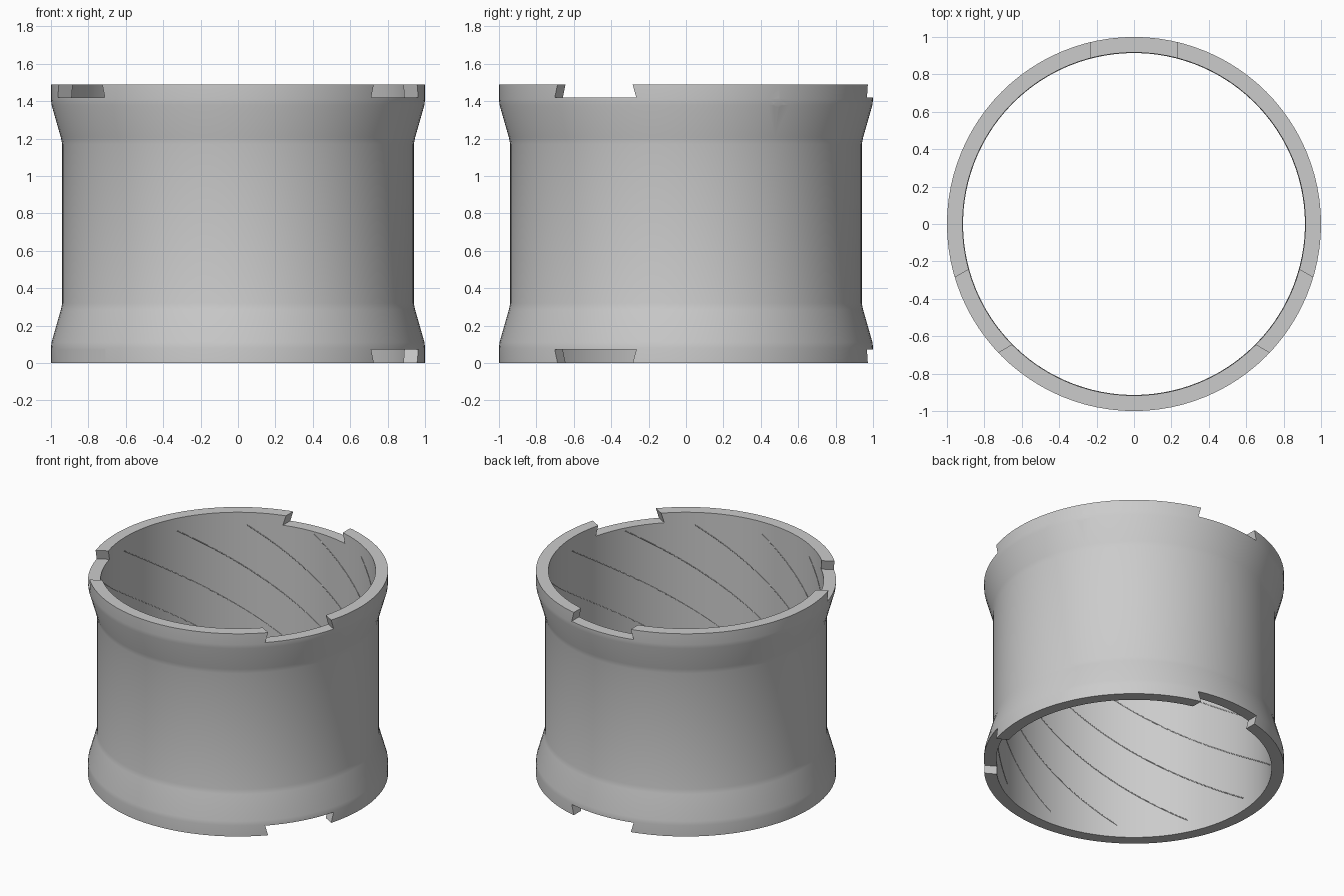
import bpy, bmesh, math
from mathutils import Matrix, Vector

cube = bpy.data.objects.get("Cube")
if cube:
    bpy.data.objects.remove(cube, do_unlink=True)

HEIGHT = 1.49
INNER = 0.917
SEGMENTS = 96

grey = bpy.data.materials.new("plain grey")
grey.use_nodes = True
colour = (0.6, 0.6, 0.6, 1)
grey.diffuse_color = colour
grey.node_tree.nodes["Principled BSDF"].inputs["Base Color"].default_value = colour


def new_object(name, bm):
    bmesh.ops.recalc_face_normals(bm, faces=bm.faces)
    mesh = bpy.data.meshes.new(name)
    bm.to_mesh(mesh)
    bm.free()
    obj = bpy.data.objects.new(name, mesh)
    bpy.context.collection.objects.link(obj)
    mesh.materials.append(grey)
    return obj


def lathe(name, profile):
    bm = bmesh.new()
    rings = []
    for i in range(SEGMENTS):
        a = math.tau * i / SEGMENTS
        rings.append([bm.verts.new((r * math.cos(a), r * math.sin(a), z)) for r, z in profile])
    for i in range(SEGMENTS):
        a, b = rings[i], rings[(i + 1) % SEGMENTS]
        for j in range(len(profile)):
            k = (j + 1) % len(profile)
            bm.faces.new((a[j], b[j], b[k], a[k]))
    return new_object(name, bm)


def dovetail(angle, rim_z, direction):
    """Wedge slot cutter, wider at its floor than at the rim."""
    bm = bmesh.new()
    outline = [(-0.223, -0.03), (0.223, -0.03), (0.252, 0.072), (-0.252, 0.072)]
    face = bm.faces.new([bm.verts.new((0.6, w, rim_z + direction * d)) for w, d in outline])
    out = bmesh.ops.extrude_face_region(bm, geom=[face])["geom"]
    moved = [v for v in out if isinstance(v, bmesh.types.BMVert)]
    bmesh.ops.translate(bm, verts=moved, vec=(0.6, 0, 0))
    bm.transform(Matrix.Rotation(angle, 4, "Z"))
    return new_object("slot_cutter", bm)


def pin_hole(angle, z, radius):
    bm = bmesh.new()
    bmesh.ops.create_cone(bm, cap_ends=True, segments=24, radius1=radius, radius2=radius, depth=0.4)
    bm.transform(Matrix.Rotation(angle, 4, "Z") @ Matrix.Translation(Vector((0.95, 0, z)))
                 @ Matrix.Rotation(math.pi / 2, 4, "Y"))
    return new_object("hole_cutter", bm)


# Sleeve: flared collars at both ends around a slimmer waist
sleeve = lathe("sleeve", [
    (INNER, 0), (1, 0), (1, 0.08), (0.997, 0.11), (0.947, 0.285), (0.94, 0.32),
    (0.94, 1.17), (0.947, 1.205), (0.997, 1.38), (1, 1.41), (1, HEIGHT), (INNER, HEIGHT),
])

# Three dovetail slots in each rim and one pin hole
cutters = [pin_hole(math.radians(29.7), 1.39, 0.027)]
for degrees in (90, 210, 330):
    cutters.append(dovetail(math.radians(degrees), HEIGHT, -1))
    cutters.append(dovetail(math.radians(degrees), 0, 1))

bpy.context.view_layer.objects.active = sleeve
for cutter in cutters:
    cutter.hide_render = True
    cut = sleeve.modifiers.new("cut", "BOOLEAN")
    cut.operation = "DIFFERENCE"
    cut.solver = "EXACT"
    cut.object = cutter
    bpy.ops.object.modifier_apply(modifier=cut.name)
    bpy.data.objects.remove(cutter, do_unlink=True)

bpy.ops.object.select_all(action="DESELECT")
sleeve.select_set(True)
bpy.ops.object.shade_smooth_by_angle(angle=math.radians(25))

# Hairline spiral ridges lining the bore
curve = bpy.data.curves.new("bore_ridges", "CURVE")
curve.dimensions = "3D"
curve.bevel_depth = 0.003
curve.bevel_resolution = 0
STEPS = 40
for n in range(12):
    spline = curve.splines.new("POLY")
    spline.points.add(STEPS)
    for i, point in enumerate(spline.points):
        z = 0.09 + 1.31 * i / STEPS
        a = math.radians(130 + 30 * n - 95 * (HEIGHT - z))
        point.co = (INNER * math.cos(a), INNER * math.sin(a), z, 1)
curve.materials.append(grey)
ridges = bpy.data.objects.new("bore_ridges", curve)
bpy.context.collection.objects.link(ridges)
